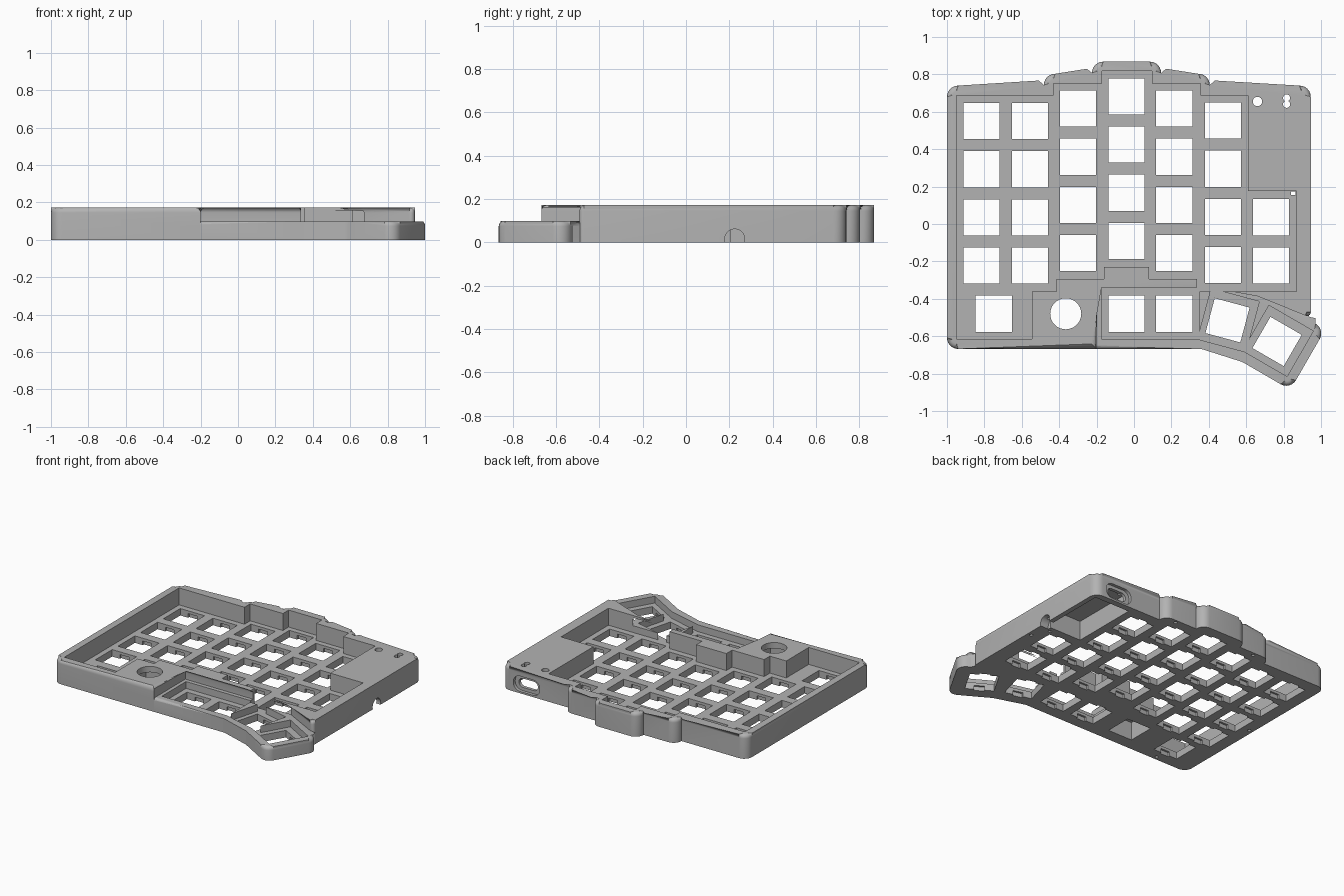
import bpy, bmesh, math
from mathutils import Matrix, Vector

if "Cube" in bpy.data.objects:
    bpy.data.objects.remove(bpy.data.objects["Cube"])

TOP, LOW, FLOOR = 0.172, 0.099, 0.05     # heights of case, thumb rim, key plate
HOLE = 0.0965                            # half size of a key hole


def rounded(points, n=6):
    """Outline from (x, y, radius) corners, counter-clockwise."""
    out = []
    for i, (x, y, r) in enumerate(points):
        p = Vector((x, y))
        if r == 0:
            out.append(p)
            continue
        a = (Vector(points[i - 1][:2]) - p).normalized()
        b = (Vector(points[(i + 1) % len(points)][:2]) - p).normalized()
        half = a.angle(b) / 2
        c = p + (a + b).normalized() * r / math.sin(half)
        s, e = p + a * r / math.tan(half) - c, p + b * r / math.tan(half) - c
        turn = s.angle_signed(e)
        out += [c + Matrix.Rotation(-turn * k / n, 2) @ s for k in range(n + 1)]
    return out


def sharp(pts):
    return [Vector(p) for p in pts]


def circle(x, y, r, n=32):
    return [Vector((x + r * math.cos(2 * math.pi * k / n), y + r * math.sin(2 * math.pi * k / n)))
            for k in range(n)]


def rect(x, y, hx, hy, deg=0):
    rot = Matrix.Rotation(math.radians(deg), 2)
    return [Vector((x, y)) + rot @ Vector(c) for c in ((-hx, -hy), (hx, -hy), (hx, hy), (-hx, hy))]


def prism(name, outlines, z0, z1, fillet=0, matrix=None):
    """Extrude one or more outlines; fillet rounds the top rim."""
    bm = bmesh.new()
    for pts in outlines:
        lo = [bm.verts.new((p.x, p.y, z0)) for p in pts]
        hi = [bm.verts.new((p.x, p.y, z1)) for p in pts]
        bm.faces.new(lo[::-1])
        top = bm.faces.new(hi)
        for i in range(len(pts)):
            j = (i + 1) % len(pts)
            bm.faces.new((lo[i], lo[j], hi[j], hi[i]))
        if fillet:
            bmesh.ops.bevel(bm, geom=list(top.edges), offset=fillet, segments=5,
                            profile=0.5, affect='EDGES')
    if matrix:
        bm.transform(matrix)
    bmesh.ops.recalc_face_normals(bm, faces=bm.faces)
    me = bpy.data.meshes.new(name)
    bm.to_mesh(me)
    bm.free()
    ob = bpy.data.objects.new(name, me)
    bpy.context.collection.objects.link(ob)
    return ob


def boolean(target, tool, op='DIFFERENCE'):
    tool.hide_render = True
    m = target.modifiers.new(tool.name, 'BOOLEAN')
    m.object, m.operation, m.solver = tool, op, 'EXACT'
    bpy.context.view_layer.objects.active = target
    bpy.ops.object.modifier_apply(modifier=m.name)
    bpy.data.objects.remove(tool)


# Tall main body with stepped back edge
R = 0.06
case = prism("keyboard_case", [rounded([
    (-1, -.668, R), (-.2, -.668, 0), (-.2, -.312, 0), (.34, -.312, 0), (.34, -.36, 0),
    (.67, -.36, 0), (.945, -.505, .02), (.945, .74, R), (.405, .74, 0), (.405, .803, R),
    (.145, .803, 0), (.145, .868, R), (-.225, .868, R), (-.225, .803, 0),
    (-.482, .803, R), (-.482, .74, 0), (-1, .74, R)])], 0, TOP, 0.027)

# Lower thumb wing
wing = prism("thumb_wing", [rounded([
    (-.3, -.668, 0), (.36, -.668, .1), (.58, -.738, .1), (.836, -.887, R), (1.023, -.563, R),
    (.95, -.521, 0), (.93, -.48, 0), (.65, -.33, 0), (.34, -.33, 0), (.34, -.28, 0),
    (-.3, -.28, 0)])], 0, LOW, 0.025)
boolean(case, wing, 'UNION')

# Main key recess
boolean(case, prism("main_recess", [sharp([
    (-.95, -.615), (-.545, -.615), (-.545, -.36), (-.415, -.36), (-.415, -.295),
    (-.16, -.295), (-.16, -.23), (.08, -.23), (.08, -.295), (.338, -.295), (.338, -.362),
    (.87, -.362), (.87, .177), (.61, .177), (.61, .688), (.355, .688), (.355, .752),
    (.095, .752), (.095, .817), (-.17, .817), (-.17, .752), (-.43, .752), (-.43, .688),
    (-.95, .688)])], FLOOR, 0.4))

# Thumb recesses
for pad in (rect(.0875, -.4775, .2625, .1375), rect(.505, -.515, .133, .14, -15),
            rect(.77, -.625, .137, .14, -30)):
    boolean(case, prism("thumb_recess", [pad], FLOOR, 0.4))

# Key positions: (x, y, angle)
keys = [(-.75, -.48, 0), (-.04, -.48, 0), (.215, -.48, 0), (.5, -.515, -15), (.765, -.628, -30)]
for x, y, rows in ((-.815, .55, 4), (-.555, .55, 4), (-.3, .617, 4), (-.04, .682, 4),
                   (.215, .617, 4), (.475, .553, 4), (.733, .036, 2)):
    keys += [(x, y - .2575 * k, 0) for k in range(rows)]
boolean(case, prism("key_holes", [rect(x, y, HOLE, HOLE, a) for x, y, a in keys], -.1, .3))

# Clip notches under the lip of each key hole
boolean(case, prism("clip_notches", [rect(x, y, .035, HOLE + .014, a) for x, y, a in keys],
                    -.1, FLOOR - .02))

# Round knob opening with square pocket beneath
boolean(case, prism("knob_pocket", [rect(-.365, -.48, HOLE, HOLE)], -.1, .13))
boolean(case, prism("knob_opening", [circle(-.365, -.48, .083)], .05, .4))

# Controller pocket, open underneath, with button and light holes above
boolean(case, prism("controller_pocket", [rect(.77, .45, .14, .245)], -.1, .14))
boolean(case, prism("button_hole", [circle(.66, .655, .025)], .1, .4))
for dy in (-.017, .017):
    boolean(case, prism("light_hole", [circle(.816, .657 + dy, .019, 24)], .1, .4))
boolean(case, prism("wire_slot", [rect(.852, .165, .012, .009)], -.1, .1))

# Plug slot in the back wall
turn_x = Matrix.Rotation(math.pi / 2, 4, 'X')
for hx, hz, y in ((.105, .055, .718), (.075, .032, .65)):
    r = hz * .95
    slot = rounded([(.75 - hx, .068 - hz, r), (.75 + hx, .068 - hz, r),
                    (.75 + hx, .068 + hz, r), (.75 - hx, .068 + hz, r)])
    boolean(case, prism("plug_slot", [slot], -.8, -y, 0, turn_x))

# Cable jack in the right wall
boolean(case, prism("jack_hole", [circle(-.015, .225, .046)], .88, 1.1, 0,
                    Matrix.Rotation(math.pi / 2, 4, 'Y')))

# Small screw holes underneath
screws = [(.3, .777), (-.36, .777), (-.972, .01), (-.73, -.642), (.915, .05)]
boolean(case, prism("screw_holes", [circle(x, y, .012, 12) for x, y in screws], -.1, .07))

# Grey plastic
mat = bpy.data.materials.new("grey_plastic")
mat.diffuse_color = (.45, .45, .45, 1)
mat.use_nodes = True
mat.node_tree.nodes["Principled BSDF"].inputs["Base Color"].default_value = mat.diffuse_color
case.data.materials.clear()
case.data.materials.append(mat)
for p in case.data.polygons:
    p.material_index = 0
bpy.ops.object.select_all(action='DESELECT')
case.select_set(True)
bpy.context.view_layer.objects.active = case
bpy.ops.object.shade_smooth_by_angle(angle=math.radians(30))
